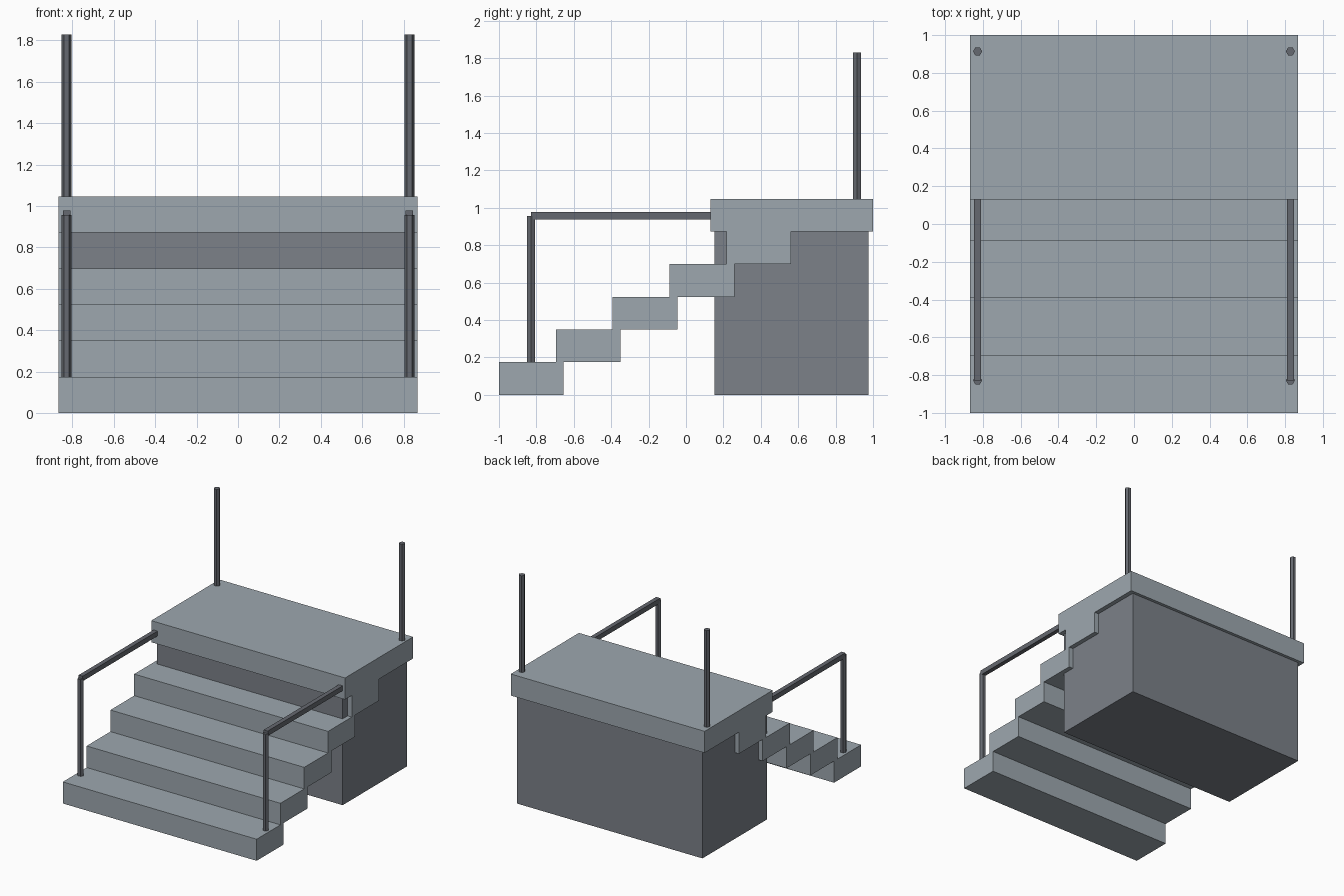
import bpy, bmesh
from math import sin, cos, pi
from mathutils import Vector

if "Cube" in bpy.data.objects:
    bpy.data.objects.remove(bpy.data.objects["Cube"])

HALF_W = 0.867   # half width of the steps and deck
RISE = 0.1745    # height of one step
RUN = 0.304      # spacing between steps
DEPTH = 0.346    # depth of one step


def material(name, color):
    mat = bpy.data.materials.new(name)
    mat.diffuse_color = (*color, 1)
    mat.use_nodes = True
    mat.node_tree.nodes["Principled BSDF"].inputs["Base Color"].default_value = mat.diffuse_color
    return mat


STONE = material("stone", (0.34, 0.39, 0.43))
DARK_STONE = material("dark_stone", (0.20, 0.22, 0.25))
METAL = material("metal", (0.13, 0.14, 0.16))


def finish(name, bm, mat):
    bmesh.ops.recalc_face_normals(bm, faces=bm.faces[:])
    mesh = bpy.data.meshes.new(name)
    bm.to_mesh(mesh)
    bm.free()
    mesh.materials.append(mat)
    obj = bpy.data.objects.new(name, mesh)
    bpy.context.collection.objects.link(obj)
    return obj


def box(name, mat, half_w, y0, y1, z0, z1, x=0):
    bm = bmesh.new()
    bmesh.ops.create_cube(bm, size=1)
    bmesh.ops.scale(bm, vec=(2 * half_w, y1 - y0, z1 - z0), verts=bm.verts)
    bmesh.ops.translate(bm, vec=(x, (y0 + y1) / 2, (z0 + z1) / 2), verts=bm.verts)
    return finish(name, bm, mat)


def hex_post(name, x, y, z0, z1, radius=0.024):
    """Upright six-sided post with corners pointing sideways."""
    bm = bmesh.new()
    ring = [bm.verts.new((x + radius * cos(i * pi / 3), y + radius * sin(i * pi / 3), z0))
            for i in range(6)]
    face = bm.faces.new(ring)
    top = bmesh.ops.extrude_face_region(bm, geom=[face], use_keep_orig=True)
    moved = [g for g in top["geom"] if isinstance(g, bmesh.types.BMVert)]
    bmesh.ops.translate(bm, vec=Vector((0, 0, z1 - z0)), verts=moved)
    return finish(name, bm, METAL)


# Overlapping steps, each resting on the one below
for i in range(5):
    y = -1 + i * RUN
    box(f"step_{i + 1}", STONE, HALF_W, y, y + DEPTH, i * RISE, (i + 1) * RISE)

# Base block and the deck on top of it
box("base_block", DARK_STONE, 0.83, 0.152, 0.975, 0, 5 * RISE)
box("deck", STONE, HALF_W, 0.13, 1.0, 5 * RISE, 6 * RISE)

# Handrails and rear posts on both sides
for side, s in (("left", -1), ("right", 1)):
    x = s * 0.828
    hex_post(f"front_post_{side}", x, -0.828, RISE, 0.957)
    box(f"handrail_{side}", METAL, 0.018, -0.828, 0.14, 0.938, 0.978, x)
    hex_post(f"rear_post_{side}", x, 0.914, 6 * RISE, 1.829)
